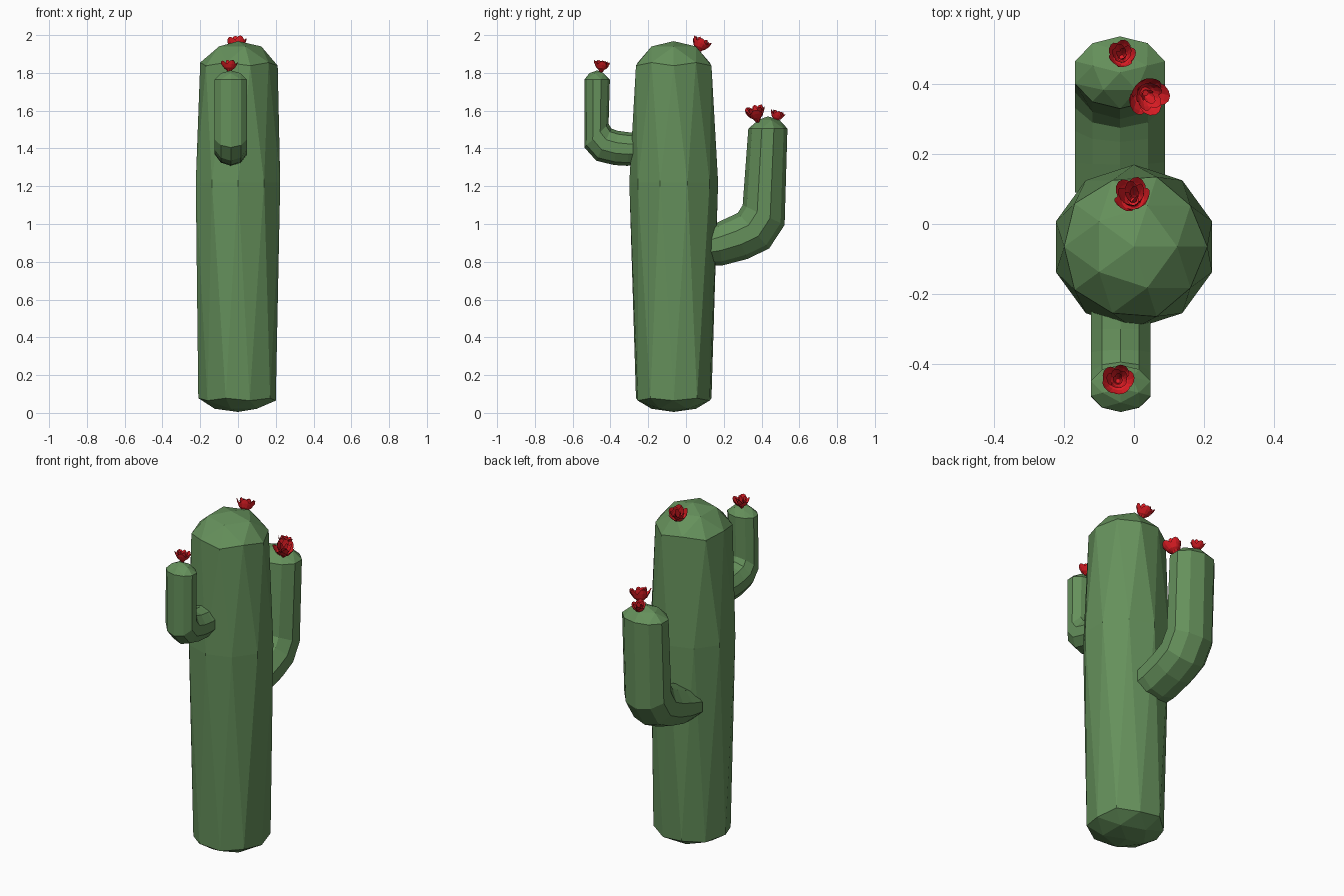
import bpy, bmesh, random
from math import sin, cos, pi, tau
from mathutils import Vector

if "Cube" in bpy.data.objects:
    bpy.data.objects.remove(bpy.data.objects["Cube"])

random.seed(4)


def material(name, color):
    m = bpy.data.materials.new(name)
    m.diffuse_color = color
    m.use_nodes = True
    m.node_tree.nodes["Principled BSDF"].inputs["Base Color"].default_value = m.diffuse_color
    return m


GREEN = material("cactus_green", (0.13, 0.28, 0.105, 1))
RED = material("petal_red", (0.75, 0.012, 0.018, 1))


def finish(bm, name, mat, normals=True):
    if normals:
        bmesh.ops.recalc_face_normals(bm, faces=bm.faces)
    me = bpy.data.meshes.new(name)
    bm.to_mesh(me)
    bm.free()
    me.materials.append(mat)
    ob = bpy.data.objects.new(name, me)
    bpy.context.collection.objects.link(ob)
    return ob


def remap(v, table):
    for (a, za), (b, zb) in zip(table, table[1:]):
        if v <= b:
            return za + (zb - za) * (v - a) / (b - a)
    return table[-1][1]


# Trunk: low-poly sphere stretched into a column
def trunk():
    levels = [(-1, 0.005), (-0.85, 0.022), (-0.526, 0.065), (-0.447, 0.078),
              (0, 1.22), (0.447, 1.838), (0.526, 1.855), (0.85, 1.94), (1, 1.968)]
    bm = bmesh.new()
    bmesh.ops.create_icosphere(bm, subdivisions=2, radius=1)
    for v in bm.verts:
        v.co = Vector((v.co.x * 0.235, v.co.y * 0.235 - 0.065, remap(v.co.z, levels)))
    finish(bm, "trunk", GREEN)


# Arm: ten-sided loft between inner and outer side outlines, domed tip
def arm(name, cx, rx, pairs, tip_rise):
    bm = bmesh.new()
    rings = []
    for inner, outer in pairs:
        a, b = Vector((cx, *inner)), Vector((cx, *outer))
        c, h = (a + b) / 2, (b - a) / 2
        rings.append([bm.verts.new(c + h * cos(tau * i / 10) +
                                   Vector((rx * sin(tau * i / 10), 0, 0)))
                      for i in range(10)])
    for r, s in zip(rings, rings[1:]):
        for i in range(10):
            j = (i + 1) % 10
            bm.faces.new((r[i], r[j], s[j], s[i]))
    bm.faces.new(rings[0])
    r = rings[-1]
    c = sum((v.co for v in r), Vector()) / 10
    up = Vector((0, 0, tip_rise))
    mid = [bm.verts.new(c + (r[2 * k].co - c) * 0.6 + up * 0.7) for k in range(5)]
    pole = bm.verts.new(c + up)
    for k in range(5):
        n = (k + 1) % 5
        odd = r[2 * k + 1]
        bm.faces.new((r[2 * k], odd, mid[k]))
        bm.faces.new((odd, r[2 * n], mid[n]))
        bm.faces.new((odd, mid[n], mid[k]))
        bm.faces.new((mid[k], mid[n], pole))
    finish(bm, name, GREEN)


# Flower: three layers of cupped petals around a small cup
def flower(name, base, axis, size):
    bm = bmesh.new()
    # (petal count, rim radius, height, half angle)
    for layer, (n, rad, hgt, half) in enumerate(
            [(5, 0.98, 1.15, 0.72), (5, 0.68, 1.25, 0.7), (3, 0.36, 1.2, 0.95)]):
        for p in range(n):
            ang = tau * p / n + layer * 0.6 + random.uniform(-0.12, 0.12)
            rj = rad * random.uniform(0.9, 1.08)
            grid = []
            for t, rf in ((0, 0.15), (0.3, 0.62), (0.65, 0.85), (1, 1)):
                row = []
                for u in (-1, -0.5, 0, 0.5, 1):
                    a = ang + u * half * (0.75 + 0.4 * sin(pi * t))
                    r = rj * rf * (1 - 0.08 * u * u)
                    z = hgt * (t - 0.28 * u * u * t * t)
                    row.append(bm.verts.new((r * cos(a), r * sin(a), z)))
                grid.append(row)
            for g, h in zip(grid, grid[1:]):
                for i in range(4):
                    bm.faces.new((g[i], g[i + 1], h[i + 1], h[i]))
    bmesh.ops.create_cone(bm, cap_ends=True, segments=8, radius1=0.12, radius2=0.4, depth=0.4)
    q = Vector((0, 0, 1)).rotation_difference(Vector(axis))
    for v in bm.verts:
        v.co = q @ (v.co * size) + Vector(base)
    finish(bm, name, RED)


trunk()
arm("back_arm", -0.04, 0.135,
    [((0.09, 0.97), (0.09, 0.78)), ((0.17, 1.01), (0.19, 0.78)),
     ((0.235, 1.04), (0.325, 0.815)), ((0.275, 1.06), (0.44, 0.87)),
     ((0.30, 1.10), (0.522, 0.995)), ((0.33, 1.505), (0.537, 1.505))], 0.065)
arm("front_arm", -0.038, 0.09,
    [((-0.22, 1.48), (-0.22, 1.32)), ((-0.30, 1.485), (-0.31, 1.308)),
     ((-0.36, 1.493), (-0.38, 1.312)), ((-0.395, 1.505), (-0.475, 1.335)),
     ((-0.41, 1.53), (-0.538, 1.405)), ((-0.403, 1.765), (-0.538, 1.765))], 0.048)

flower("trunk_flower", (0, 0.063, 1.918), (-0.08, 0.42, 0.9), 0.056)
flower("back_arm_large_flower", (0.03, 0.378, 1.55), (0.2, -0.2, 0.9), 0.06)
flower("back_arm_small_flower", (-0.035, 0.475, 1.548), (0, 0.3, 0.9), 0.043)
flower("front_arm_flower", (-0.046, -0.45, 1.81), (0, 0.15, 1), 0.045)
